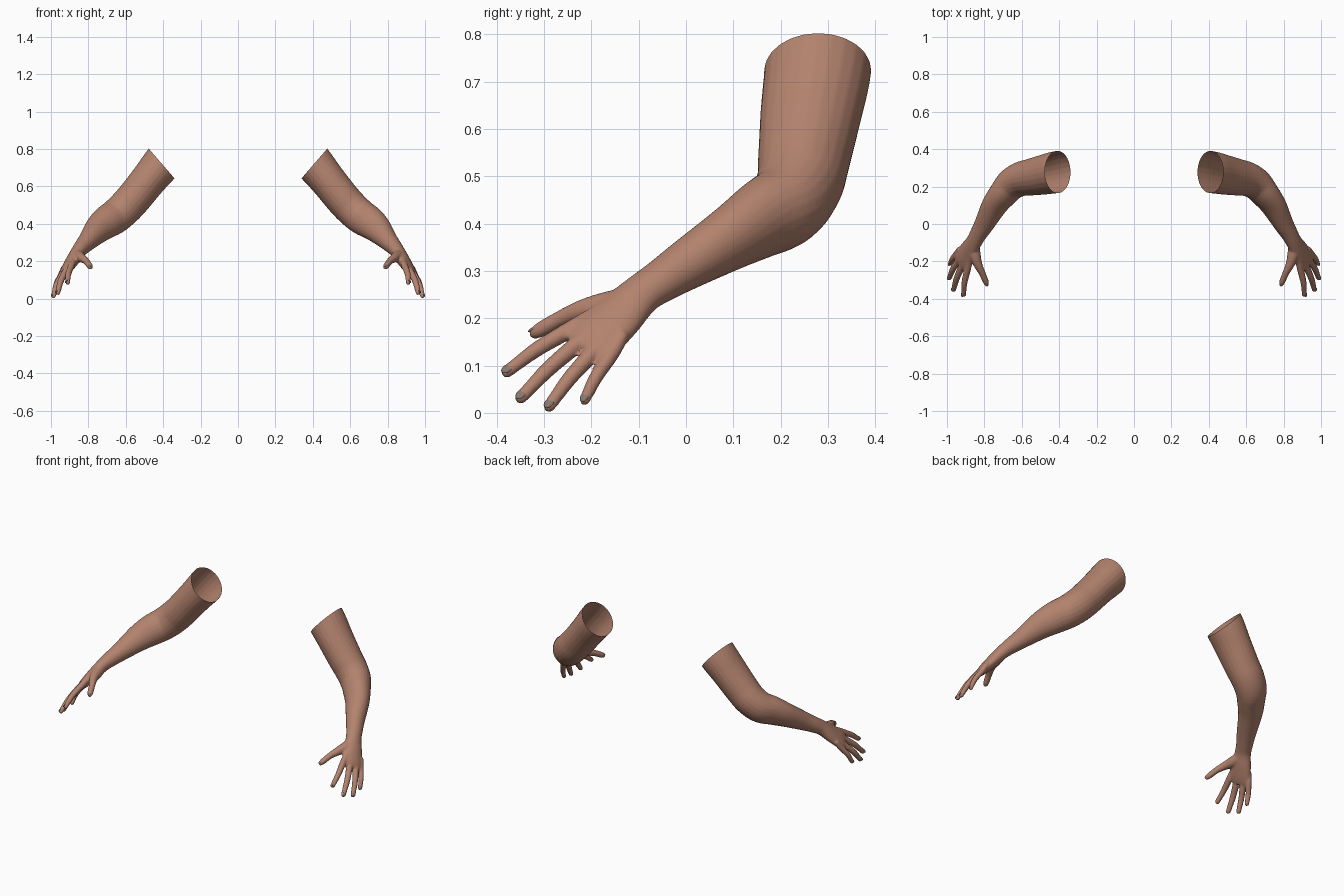
import bpy, bmesh, math
from mathutils import Vector, Matrix

if "Cube" in bpy.data.objects:
    bpy.data.objects.remove(bpy.data.objects["Cube"])


def material(name, color):
    m = bpy.data.materials.new(name)
    m.use_nodes = True
    m.diffuse_color = color
    m.node_tree.nodes["Principled BSDF"].inputs["Base Color"].default_value = color
    return m


skin = material("skin brown", (0.45, 0.225, 0.155, 1))
nail = material("nail grey", (0.24, 0.18, 0.165, 1))

ARM_SIDE = Vector((0, 1, 0))                            # width direction of the upper arm
HAND_SIDE = Vector((0.52, 0.70, -0.48)).normalized()    # width direction of the palm
HAND_BACK = Vector((0.80, -0.22, 0.54)).normalized()    # back of the hand


def catmull(p, q, r, s, t):
    return 0.5 * (2 * q + (r - p) * t + (2 * p - 5 * q + 4 * r - s) * t * t
                  + (3 * q - p - 3 * r + s) * t ** 3)


def smooth_path(stations, steps=5):
    """Spline through stations of centre, two radii and twist."""
    pts = [Vector(s) for s in stations]
    ext = [pts[0]] + pts + [pts[-1]]
    out = []
    for i in range(len(pts) - 1):
        out += [catmull(*ext[i:i + 4], k / steps) for k in range(steps)]
    return out + [pts[-1]]


def tube(bm, stations, sides=24):
    """Closed elliptical tube; twist turns the section from arm to hand."""
    path = smooth_path(stations)
    rings = []
    for i, p in enumerate(path):
        a, b = path[max(i - 1, 0)], path[min(i + 1, len(path) - 1)]
        tangent = (Vector(b[:3]) - Vector(a[:3])).normalized()
        side = ARM_SIDE.lerp(HAND_SIDE, p[5])
        side = (side - tangent * side.dot(tangent)).normalized()
        up = tangent.cross(side)
        ring = []
        for k in range(sides):
            ang = math.tau * k / sides
            ring.append(bm.verts.new(Vector(p[:3]) + side * math.cos(ang) * p[3]
                                     + up * math.sin(ang) * p[4]))
        rings.append(ring)
    for r, s in zip(rings, rings[1:]):
        for k in range(sides):
            j = (k + 1) % sides
            bm.faces.new((r[k], r[j], s[j], s[k]))
    bm.faces.new(rings[0][::-1])
    bm.faces.new(rings[-1])


def add_object(name, mesh, mat):
    mesh.materials.clear()
    mesh.materials.append(mat)
    mesh.shade_smooth()
    ob = bpy.data.objects.new(name, mesh)
    bpy.context.collection.objects.link(ob)
    return ob


# Upper arm, elbow, forearm, wrist and palm
body = bmesh.new()
tube(body, [
    (0.33, 0.283, 0.82, 0.114, 0.104, 0),
    (0.408, 0.278, 0.722, 0.113, 0.104, 0),
    (0.48, 0.264, 0.633, 0.107, 0.097, 0),
    (0.555, 0.25, 0.54, 0.098, 0.095, 0),
    (0.605, 0.24, 0.485, 0.092, 0.094, 0),
    (0.655, 0.212, 0.44, 0.085, 0.092, 0),
    (0.70, 0.16, 0.41, 0.074, 0.088, 0),
    (0.745, 0.10, 0.373, 0.064, 0.076, 0.1),
    (0.80, 0.0, 0.312, 0.053, 0.054, 0.4),
    (0.83, -0.05, 0.28, 0.047, 0.045, 0.7),
    (0.855, -0.095, 0.25, 0.046, 0.038, 1),
    (0.885, -0.145, 0.203, 0.058, 0.034, 1),
    (0.915, -0.195, 0.157, 0.066, 0.026, 1),
    (0.927, -0.218, 0.135, 0.058, 0.016, 1),
])

# Fingers: knuckle, tip, radius
fingers = [
    ((0.888, -0.235, 0.182), (0.912, -0.388, 0.080), 0.0165),
    ((0.915, -0.215, 0.158), (0.966, -0.357, 0.024), 0.0170),
    ((0.935, -0.187, 0.138), (0.990, -0.296, 0.005), 0.0165),
    ((0.946, -0.155, 0.128), (0.985, -0.219, 0.018), 0.0150),
]
nails = bmesh.new()


def add_nail(tip, direction, back, r):
    side = direction.cross(back).normalized()
    back = side.cross(direction).normalized()
    centre = tip - direction * 0.015 + back * r * 0.62
    frame = Matrix((direction, side, back)).transposed().to_4x4()
    bmesh.ops.create_uvsphere(
        nails, u_segments=16, v_segments=8, radius=1,
        matrix=Matrix.Translation(centre) @ frame @ Matrix.Diagonal((0.014, r * 0.6, 0.004, 1)))


for base, tip, r in fingers:
    base, tip = Vector(base), Vector(tip)
    direction = (tip - base).normalized()
    spots = [(base - direction * 0.05, r * 0.9), (base, r * 1.1),
             (base.lerp(tip, 0.48) + HAND_BACK * 0.008, r),
             (base.lerp(tip, 0.78) + HAND_BACK * 0.004, r * 0.87),
             (tip - direction * 0.009, r * 0.75), (tip, r * 0.3)]
    tube(body, [(*p, s, s, 1) for p, s in spots], 16)
    add_nail(tip, direction, HAND_BACK, r)

# Thumb with its fleshy base
thumb = [(0.855, -0.105, 0.238, 0.028), (0.852, -0.16, 0.226, 0.032),
         (0.835, -0.215, 0.217, 0.024), (0.812, -0.262, 0.200, 0.018),
         (0.794, -0.305, 0.177, 0.0165), (0.787, -0.322, 0.167, 0.012),
         (0.784, -0.329, 0.162, 0.005)]
tube(body, [(x, y, z, r, r, 1) for x, y, z, r in thumb], 16)
add_nail(Vector(thumb[-1][:3]), Vector((-0.35, -0.74, -0.45)).normalized(),
         Vector((-0.1, -0.5, 0.8)), 0.016)

bmesh.ops.recalc_face_normals(body, faces=body.faces)
mesh = bpy.data.meshes.new("left_arm")
body.to_mesh(mesh)
body.free()

# Fuse the parts into one soft skin
arm = add_object("left_arm", mesh, skin)
remesh = arm.modifiers.new("fuse", 'REMESH')
remesh.mode = 'VOXEL'
remesh.voxel_size = 0.0045
soften = arm.modifiers.new("soften", 'SMOOTH')
soften.factor = 0.5
soften.iterations = 7
bpy.context.view_layer.update()
fused = bpy.data.meshes.new_from_object(arm.evaluated_get(bpy.context.evaluated_depsgraph_get()))
arm.modifiers.clear()

# Cut the open sleeve end of the upper arm
bm = bmesh.new()
bm.from_mesh(fused)
bmesh.ops.bisect_plane(bm, geom=bm.verts[:] + bm.edges[:] + bm.faces[:],
                       plane_co=(0.408, 0.278, 0.722), plane_no=(-0.755, 0, 0.655),
                       clear_outer=True)
bm.to_mesh(fused)
bm.free()
bpy.data.objects.remove(arm)
arm = add_object("left_arm", fused, skin)

nail_mesh = bpy.data.meshes.new("left_fingernails")
nails.to_mesh(nail_mesh)
nails.free()
nail_ob = add_object("left_fingernails", nail_mesh, nail)

# Mirrored right side
for ob, mat in ((arm, skin), (nail_ob, nail)):
    twin = ob.data.copy()
    twin.transform(Matrix.Diagonal((-1, 1, 1, 1)))
    twin.flip_normals()
    add_object(ob.name.replace("left", "right"), twin, mat)
